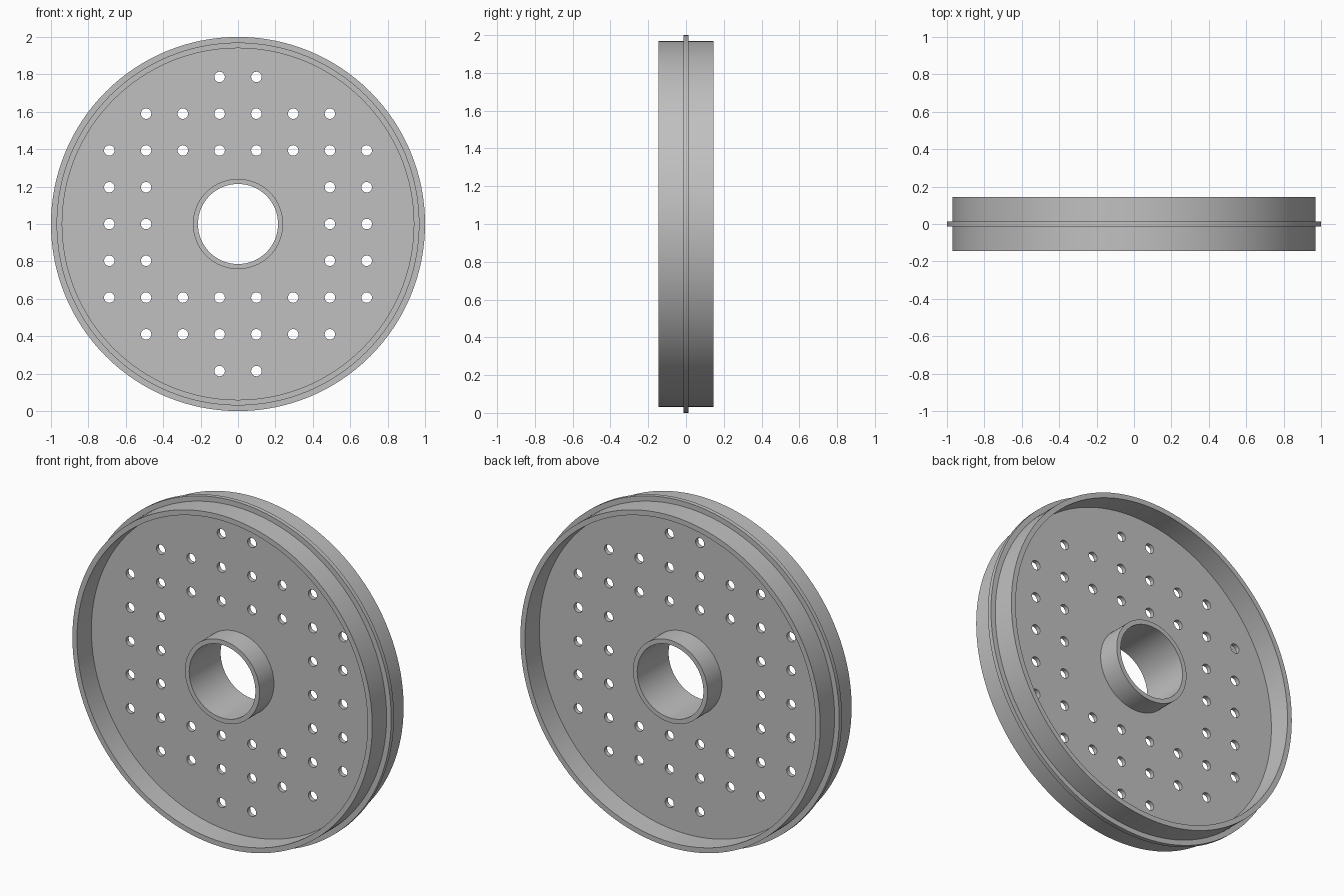
import bpy
import bmesh
import math
from mathutils import Matrix, Vector

cube = bpy.data.objects.get("Cube")
if cube:
    bpy.data.objects.remove(cube, do_unlink=True)

# Main sizes
CENTRE_Z = 1.0
HALF_WIDTH = 0.145                 # rim and hub
HALF_WEB = 0.0125                  # web and outer flange
BORE, HUB = 0.214, 0.241
RIM_IN, RIM_OUT, FLANGE = 0.94, 0.97, 1.0
PITCH, HOLE = 0.1966, 0.028

grey = bpy.data.materials.new("grey")
grey.use_nodes = True
colour = (0.53, 0.53, 0.53, 1)
grey.diffuse_color = colour
grey.node_tree.nodes["Principled BSDF"].inputs["Base Color"].default_value = colour


def make_object(name, bm):
    bmesh.ops.recalc_face_normals(bm, faces=bm.faces)
    mesh = bpy.data.meshes.new(name)
    bm.to_mesh(mesh)
    bm.free()
    mesh.materials.append(grey)
    obj = bpy.data.objects.new(name, mesh)
    obj.location.z = CENTRE_Z
    bpy.context.collection.objects.link(obj)
    return obj


def lathe(name, profile, steps):
    """Turn a closed (radius, y) outline around the y axis."""
    bm = bmesh.new()
    verts = [bm.verts.new((r, y, 0)) for r, y in profile]
    edges = [bm.edges.new((a, b)) for a, b in zip(verts, verts[1:] + verts[:1])]
    bmesh.ops.spin(bm, geom=verts + edges, cent=(0, 0, 0), axis=(0, 1, 0),
                   angle=math.tau, steps=steps, use_merge=True)
    bmesh.ops.remove_doubles(bm, verts=bm.verts, dist=1e-5)
    return make_object(name, bm)


# Drum: hub, web, rim and flange in one outline, mirrored front to back
half = [(BORE, HALF_WIDTH), (HUB, HALF_WIDTH), (HUB, HALF_WEB),
        (RIM_IN, HALF_WEB), (RIM_IN, HALF_WIDTH), (RIM_OUT, HALF_WIDTH),
        (RIM_OUT, HALF_WEB), (FLANGE, HALF_WEB)]
drum = lathe("perforated_drum", half + [(r, -y) for r, y in reversed(half)], 128)

# Hole columns for each row, in pitches from the centre
rows = {0: (2.5, 3.5), 1: (2.5, 3.5), 2: (0.5, 1.5, 2.5, 3.5),
        3: (0.5, 1.5, 2.5), 4: (0.5,)}
centres = {(sx * col * PITCH, sz * row * PITCH)
           for row, cols in rows.items() for col in cols
           for sx in (-1, 1) for sz in (-1, 1)}
bm = bmesh.new()
turn = Matrix.Rotation(math.pi / 2, 4, 'X')
for x, z in sorted(centres):
    bmesh.ops.create_cone(bm, cap_ends=True, segments=24, radius1=HOLE,
                          radius2=HOLE, depth=0.1,
                          matrix=Matrix.Translation(Vector((x, 0, z))) @ turn)
cutter = make_object("hole_cutter", bm)
cutter.hide_render = True

# Drill the web, then discard the cutter
bpy.ops.object.select_all(action='DESELECT')
bpy.context.view_layer.objects.active = drum
drum.select_set(True)
drill = drum.modifiers.new("holes", 'BOOLEAN')
drill.operation = 'DIFFERENCE'
drill.solver = 'EXACT'
drill.object = cutter
bpy.ops.object.modifier_apply(modifier=drill.name)
bpy.data.objects.remove(cutter, do_unlink=True)
bpy.ops.object.shade_smooth_by_angle(angle=math.radians(30))
